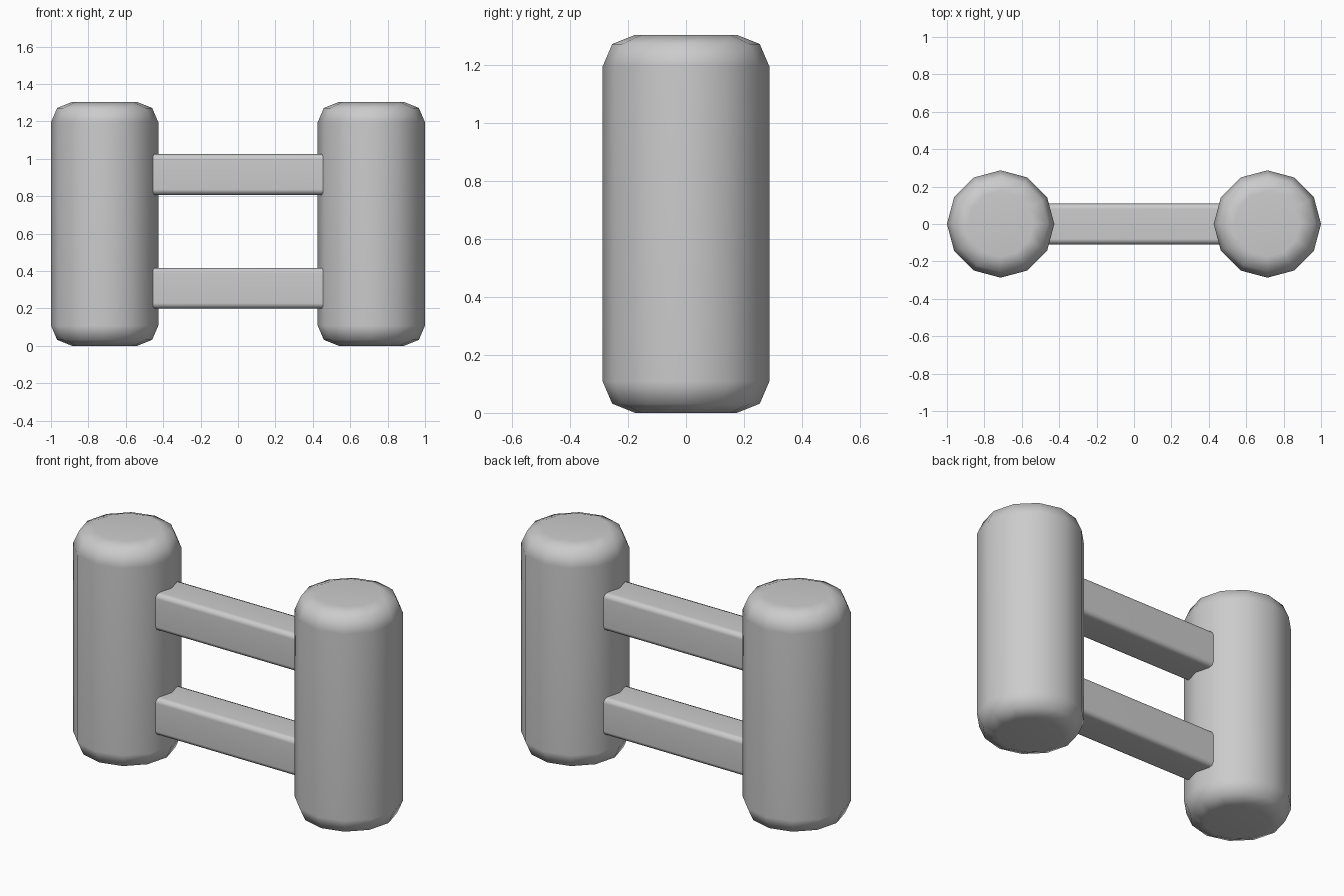
import bpy
from math import radians

if "Cube" in bpy.data.objects:
    bpy.data.objects.remove(bpy.data.objects["Cube"])


def finish(obj, name, width):
    """Round the hard edges and shade smoothly."""
    obj.name = name
    bpy.ops.object.transform_apply(location=False, rotation=False, scale=True)
    bpy.ops.object.shade_smooth()
    bevel = obj.modifiers.new("Bevel", 'BEVEL')
    bevel.width = width
    bevel.segments = 2
    bevel.limit_method = 'ANGLE'
    bevel.angle_limit = radians(60)
    normals = obj.modifiers.new("Weighted normals", 'WEIGHTED_NORMAL')
    normals.keep_sharp = True


# Two upright twelve-sided posts with rounded ends
HEIGHT = 1.303
for side, name in ((-1, "left_post"), (1, "right_post")):
    bpy.ops.mesh.primitive_cylinder_add(vertices=12, radius=0.287, depth=HEIGHT,
                                        location=(side * 0.713, 0, HEIGHT / 2))
    finish(bpy.context.object, name, 0.108)

# Two square crossbars running into the posts
for z, name in ((0.308, "lower_crossbar"), (0.916, "upper_crossbar")):
    bpy.ops.mesh.primitive_cube_add(size=1, location=(0, 0, z))
    bar = bpy.context.object
    bar.scale = (1.2, 0.218, 0.218)
    finish(bar, name, 0.028)
